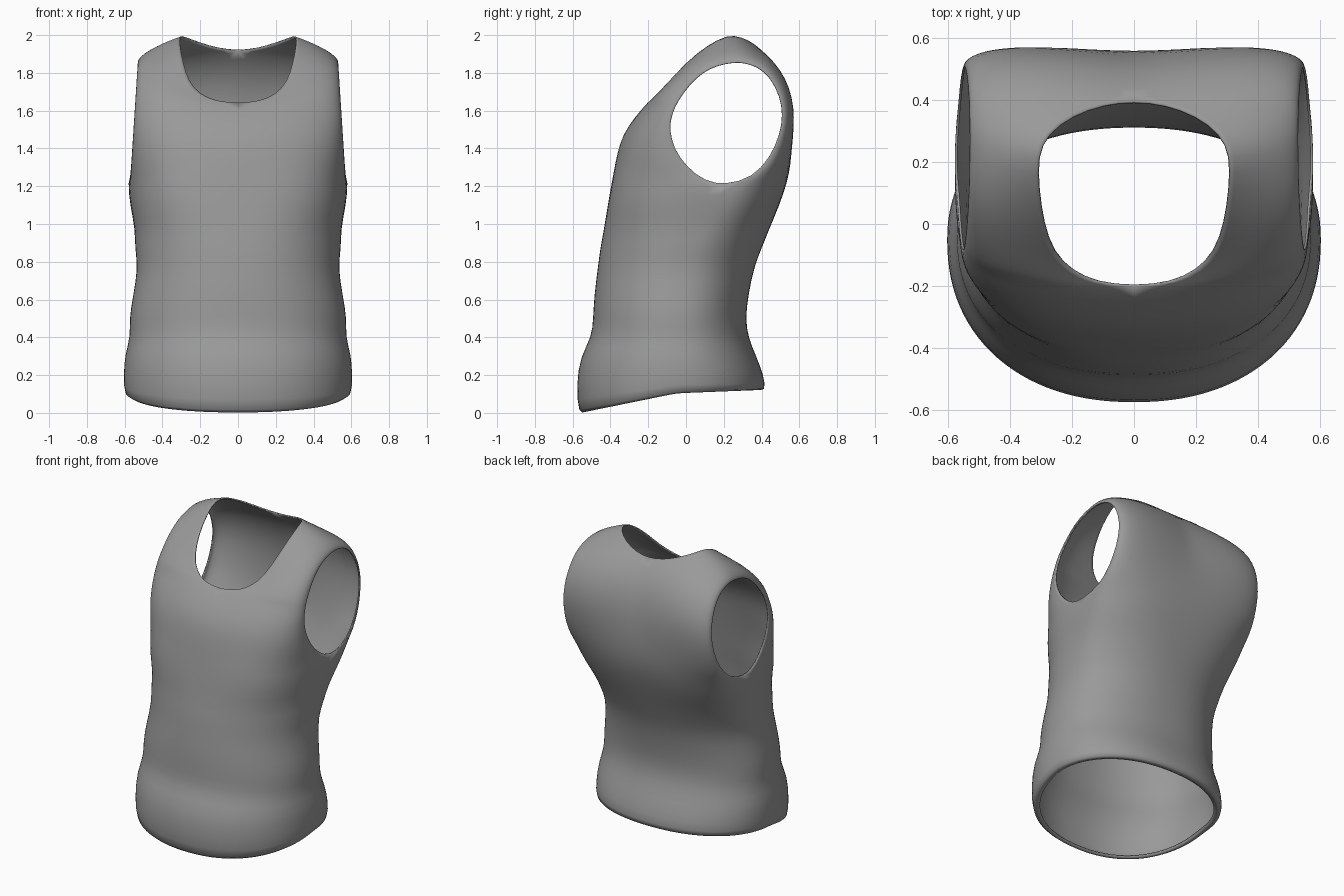
import bpy, bmesh, math

if "Cube" in bpy.data.objects:
    bpy.data.objects.remove(bpy.data.objects["Cube"])

COLS = 14

# Side seam (x, y, z) from hem lip up to the armpit
seam = [(.555, -.05, .112), (.605, -.05, .09), (.605, -.05, .2), (.602, -.05, .3),
        (.57, -.05, .4), (.577, -.05, .5), (.556, -.04, .62), (.53, -.01, .77),
        (.547, .02, .87), (.545, .07, .97), (.572, .14, 1.1), (.583, .21, 1.207)]
# Centre lines (y, z) matching the seam rows
front_mid = [(-.53, .012), (-.57, -.016), (-.582, .15), (-.56, .3), (-.5, .4), (-.492, .5),
             (-.487, .62), (-.467, .77), (-.455, .87), (-.435, .97), (-.415, 1.1), (-.397, 1.2)]
back_mid = [(.37, .13), (.425, .108), (.412, .2), (.372, .3), (.33, .4), (.315, .5),
            (.33, .62), (.36, .77), (.40, .87), (.44, .97), (.495, 1.1), (.535, 1.215)]

# Armhole edge (y, z) and inner edge (x, y, z): centre line, then neckline
front_arm = [(.1, 1.225), (0, 1.305), (-.065, 1.4), (-.088, 1.5), (-.08, 1.56), (-.06, 1.62),
             (-.03, 1.67), (.02, 1.74), (.09, 1.805), (.17, 1.842), (.25, 1.855)]
front_in = [(0, -.382, 1.29), (0, -.365, 1.38), (0, -.335, 1.475), (0, -.272, 1.565),
            (0, -.206, 1.64), (.12, -.192, 1.65), (.2, -.155, 1.688), (.26, -.095, 1.75),
            (.292, 0, 1.855), (.308, .11, 1.945), (.313, .22, 2.003)]
back_arm = [(.35, 1.245), (.445, 1.35), (.498, 1.47), (.516, 1.58), (.497, 1.68), (.455, 1.76),
            (.42, 1.80), (.38, 1.83), (.33, 1.848), (.29, 1.855), (.25, 1.855)]
back_in = [(0, .555, 1.32), (0, .56, 1.42), (0, .557, 1.52), (0, .545, 1.63), (0, .517, 1.74),
           (0, .468, 1.84), (0, .40, 1.92), (.1, .388, 1.93), (.2, .353, 1.96),
           (.28, .293, 1.99), (.313, .22, 2.003)]


def arm_x(z):
    return .572 - .042 * (z - 1.21) / .65


def fullness(z):
    """Squareness of the cross-section: boxiest around the armpit."""
    return 2.2 + .7 * math.exp(-((z - 1.2) / .2) ** 2)


def add_panel(bm, mid, inner, arm, back):
    """Half panel: each row curves from the inner edge to the side edge."""
    ins = [(0, y, z) for y, z in mid] + inner
    outs = seam + [(arm_x(z), y, z) for y, z in arm]
    grid = []
    for r, (a, b) in enumerate(zip(ins, outs)):
        up = max(0, r - len(mid) + 1) / len(inner)      # 0 below armpit, 1 at shoulder
        k = 1 - .6 * up
        swell = math.sin(math.pi * up)
        dy, dz = (.04 * swell, 0) if back else (-.02 * swell, .02 * swell)
        p = 2 / fullness(b[2])
        row = []
        for c in range(COLS + 1):
            t = c / COLS * math.pi / 2
            s = math.sin(t) ** p
            w = k * max(0, math.cos(t)) ** p + (1 - k) * (1 - s)
            bulge = math.sin(2 * t)
            row.append(bm.verts.new((a[0] + (b[0] - a[0]) * s,
                                     b[1] + (a[1] - b[1]) * w + dy * bulge,
                                     b[2] + (a[2] - b[2]) * w + dz * bulge)))
        grid.append(row)
    for lo, hi in zip(grid, grid[1:]):
        for c in range(COLS):
            quad = [lo[c], lo[c + 1], hi[c + 1], hi[c]]
            bm.faces.new(quad[::-1] if back else quad)


# Sleeveless top: right half, welded at side seam and shoulder
bm = bmesh.new()
add_panel(bm, front_mid, front_in, front_arm, False)
add_panel(bm, back_mid, back_in, back_arm, True)
bmesh.ops.remove_doubles(bm, verts=bm.verts[:], dist=1e-4)
mesh = bpy.data.meshes.new("tank_top")
bm.to_mesh(mesh)
bm.free()
mesh.shade_smooth()

top = bpy.data.objects.new("tank_top", mesh)
bpy.context.collection.objects.link(top)

cloth = bpy.data.materials.new("grey cloth")
cloth.diffuse_color = (.32, .32, .32, 1)
cloth.use_nodes = True
cloth.node_tree.nodes["Principled BSDF"].inputs["Base Color"].default_value = cloth.diffuse_color
mesh.materials.append(cloth)

# Mirror to the left, smooth, and give the cloth a thin thickness
top.modifiers.new("mirror", 'MIRROR').merge_threshold = .001
smooth = top.modifiers.new("smooth", 'SUBSURF')
smooth.levels = smooth.render_levels = 1
thick = top.modifiers.new("thickness", 'SOLIDIFY')
thick.thickness = .008
thick.offset = -1
